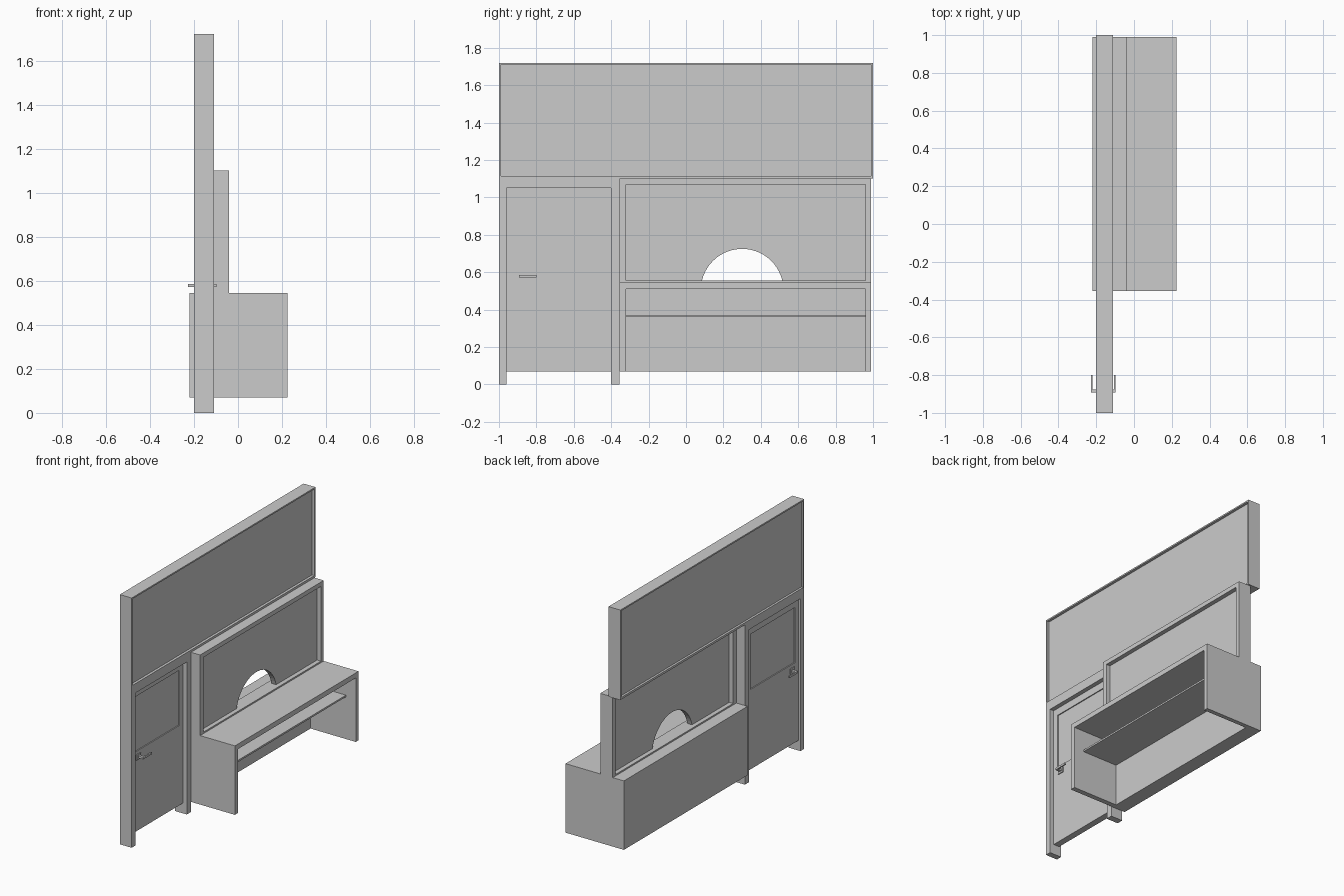
import bpy, bmesh, math

if "Cube" in bpy.data.objects:
    bpy.data.objects.remove(bpy.data.objects["Cube"])


def mesh_object(name, bm):
    bmesh.ops.recalc_face_normals(bm, faces=bm.faces[:])
    me = bpy.data.meshes.new(name)
    bm.to_mesh(me)
    bm.free()
    ob = bpy.data.objects.new(name, me)
    bpy.context.collection.objects.link(ob)
    return ob


def box(name, x, y, z):
    bm = bmesh.new()
    bmesh.ops.create_cube(bm, size=1)
    for v in bm.verts:
        v.co = [(a + b) / 2 + c * (b - a) for (a, b), c in zip((x, y, z), v.co)]
    return mesh_object(name, bm)


def prism(name, x, outline):
    """Extrude a y-z outline along x."""
    bm = bmesh.new()
    face = bm.faces.new([bm.verts.new((x[0], y, z)) for y, z in outline])
    ext = bmesh.ops.extrude_face_region(bm, geom=[face])
    moved = [g for g in ext["geom"] if isinstance(g, bmesh.types.BMVert)]
    bmesh.ops.translate(bm, verts=moved, vec=(x[1] - x[0], 0, 0))
    return mesh_object(name, bm)


def frame(name, x, outer, inner):
    """Closed rectangular frame, rectangles given as y0, y1, z0, z1."""
    bm = bmesh.new()
    rings = []
    for xx in x:
        for y0, y1, z0, z1 in (outer, inner):
            rings.append([bm.verts.new((xx, y, z)) for y, z in
                          ((y0, z0), (y1, z0), (y1, z1), (y0, z1))])
    for a, b in ((0, 1), (1, 3), (3, 2), (2, 0)):
        for i in range(4):
            j = (i + 1) % 4
            bm.faces.new((rings[a][i], rings[a][j], rings[b][j], rings[b][i]))
    return mesh_object(name, bm)


WALL = (-0.20, -0.11)

# Upper sign board
frame("upper_frame", WALL, (-1, 1, 1.10, 1.72), (-0.99, 0.99, 1.115, 1.71))
box("upper_panel", (-0.185, -0.128), (-0.99, 0.99), (1.115, 1.71))

# Door surround: two posts joined by a lintel
prism("door_surround", WALL, [(-1, 0), (-0.96, 0), (-0.96, 1.05), (-0.40, 1.05),
                              (-0.40, 0), (-0.355, 0), (-0.355, 1.10), (-1, 1.10)])

# Door leaf with slightly sunken pane
frame("door_leaf", (-0.185, -0.14), (-0.96, -0.40, 0.07, 1.05),
      (-0.92, -0.44, 0.62, 1.0))
box("door_pane", (-0.178, -0.147), (-0.92, -0.44), (0.62, 1.0))

# Handles on both faces of the door
for side, face, s in (("back", -0.185, -1), ("front", -0.14, 1)):
    def span(a, b):
        return tuple(sorted((face + s * a, face + s * b)))
    box(f"handle_plate_{side}", span(0, 0.006), (-0.91, -0.865), (0.56, 0.597))
    box(f"handle_stem_{side}", span(0.006, 0.034), (-0.893, -0.875), (0.571, 0.585))
    box(f"handle_lever_{side}", span(0.034, 0.043), (-0.893, -0.80), (0.571, 0.585))

# Service window frame
frame("window_frame", (-0.135, -0.04), (-0.355, 0.99, 0.543, 1.10),
      (-0.32, 0.96, 0.555, 1.07))

# Window panel with arched opening along its lower edge
r, cy, cz, base = 0.221, 0.30, 0.504, 0.555
a0 = math.asin((base - cz) / r)
arch = [(cy + r * math.cos(a), cz + r * math.sin(a)) for a in
        (math.pi - a0 - (math.pi - 2 * a0) * i / 24 for i in range(25))]
prism("window_panel", (-0.105, -0.07),
      [(-0.32, base)] + arch + [(0.96, base), (0.96, 1.07), (-0.32, 1.07)])

# Counter: top and two sides in one bridge-shaped shell, thick back, inner shelf
prism("counter_shell", (-0.22, 0.225),
      [(-0.355, 0.07), (-0.32, 0.07), (-0.32, 0.51), (0.96, 0.51),
       (0.96, 0.07), (0.99, 0.07), (0.99, 0.545), (-0.355, 0.545)])
box("counter_back", (-0.22, -0.12), (-0.32, 0.96), (0.07, 0.51))
box("counter_shelf", (-0.12, 0.15), (-0.32, 0.96), (0.36, 0.372))
